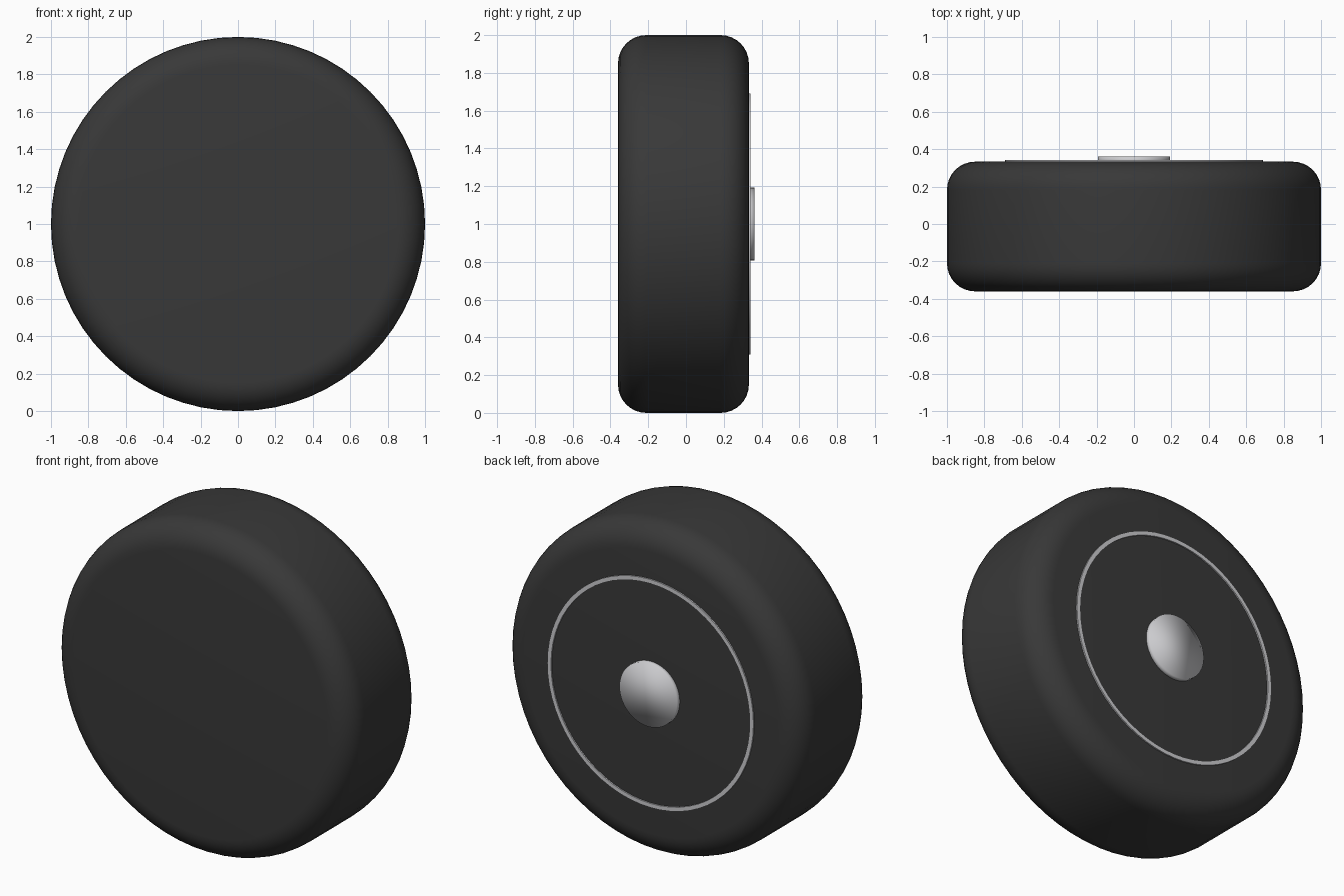
import bpy
import bmesh
import math

if "Cube" in bpy.data.objects:
    bpy.data.objects.remove(bpy.data.objects["Cube"], do_unlink=True)


def material(name, colour, metallic=0.0):
    m = bpy.data.materials.new(name)
    m.use_nodes = True
    m.diffuse_color = (*colour, 1)
    m.node_tree.nodes["Principled BSDF"].inputs["Base Color"].default_value = (*colour, 1)
    return m


rubber = material("dark_rubber", (0.04, 0.04, 0.04))
metal = material("light_metal", (0.6, 0.6, 0.62))


def lathe(name, profile, mat, sides=64, closed=False, sharp=None):
    """Turn (radius, y) points round the wheel axis; open ends get flat caps."""
    bm = bmesh.new()
    rings = []
    for r, y in profile:
        angles = [math.tau * i / sides for i in range(sides)]
        rings.append([bm.verts.new((r * math.cos(a), y, 1 + r * math.sin(a))) for a in angles])
    pairs = list(zip(rings, rings[1:]))
    if closed:
        pairs.append((rings[-1], rings[0]))
    else:
        bm.faces.new(rings[0])
        bm.faces.new(rings[-1])
    for a, b in pairs:
        for i in range(sides):
            j = (i + 1) % sides
            bm.faces.new((a[i], a[j], b[j], b[i]))
    bmesh.ops.recalc_face_normals(bm, faces=bm.faces)
    mesh = bpy.data.meshes.new(name)
    bm.to_mesh(mesh)
    bm.free()
    mesh.materials.append(mat)
    obj = bpy.data.objects.new(name, mesh)
    bpy.context.collection.objects.link(obj)
    bpy.ops.object.select_all(action="DESELECT")
    obj.select_set(True)
    bpy.context.view_layer.objects.active = obj
    if sharp is None:
        bpy.ops.object.shade_smooth()
    else:
        bpy.ops.object.shade_smooth_by_angle(angle=math.radians(sharp))
    return obj


# Tyre body with rounded shoulders
front, back, round_r, steps = -0.36, 0.333, 0.15, 8
quarter = [math.pi / 2 * i / steps for i in range(steps + 1)]
shoulder = [(1 - round_r + round_r * math.sin(a), round_r * (1 - math.cos(a))) for a in quarter]
body = [(r, front + d) for r, d in shoulder] + [(r, back - d) for r, d in reversed(shoulder)]
lathe("tyre", body, rubber, sharp=30)

# Thin trim ring on the back face
lathe("trim_ring", [(0.665, 0.325), (0.665, 0.341), (0.69, 0.341), (0.69, 0.325)],
      metal, closed=True, sharp=30)

# Round hub cap, softly shaded over its rim
lathe("hub_cap", [(0.192, 0.32), (0.192, 0.362)], metal)
